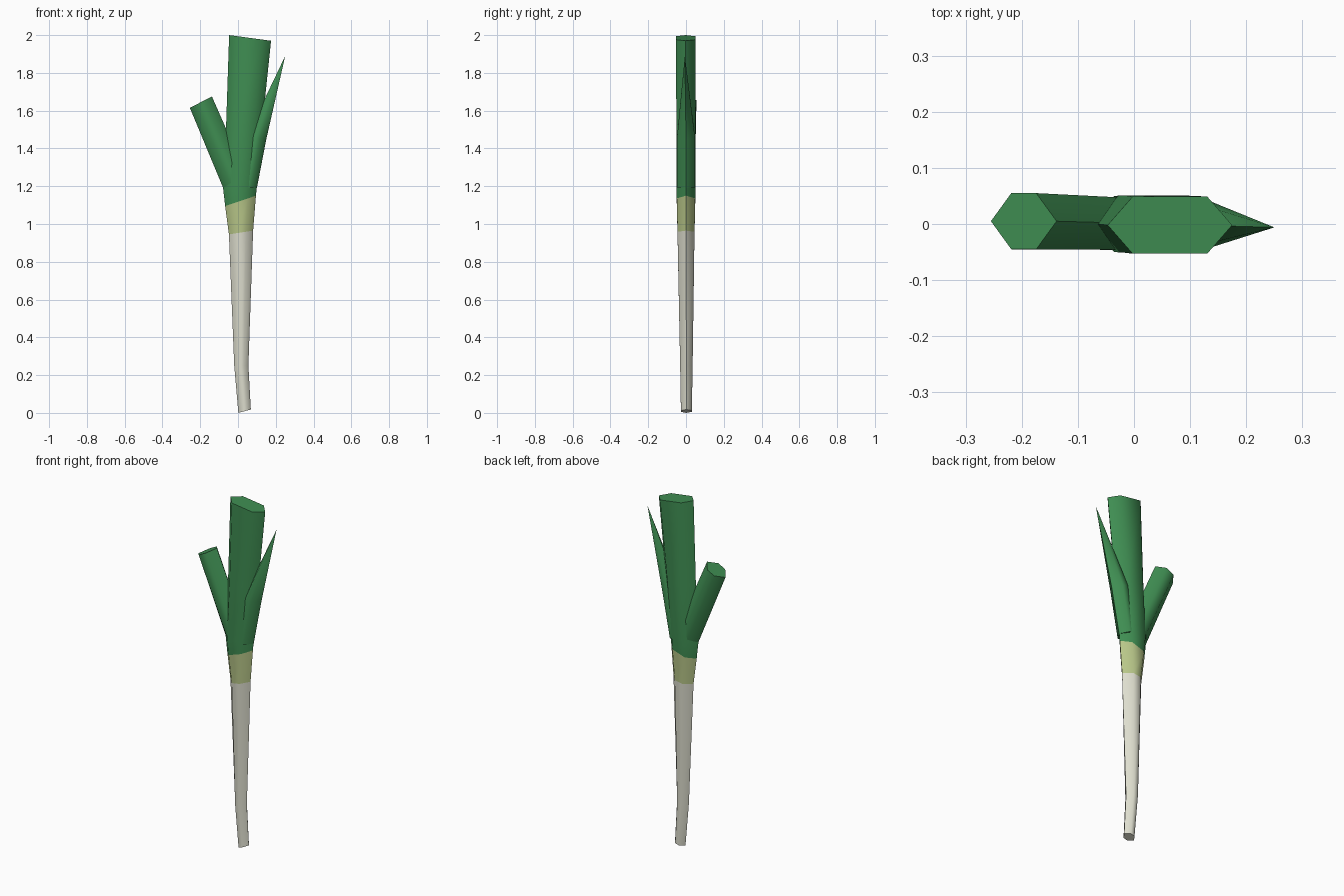
import bpy, bmesh, math

if "Cube" in bpy.data.objects:
    bpy.data.objects.remove(bpy.data.objects["Cube"])


def material(name, rgb):
    m = bpy.data.materials.new(name)
    m.diffuse_color = (*rgb, 1)
    m.use_nodes = True
    m.node_tree.nodes["Principled BSDF"].inputs["Base Color"].default_value = m.diffuse_color
    return m


WHITE = material("root white", (0.73, 0.73, 0.62))
PALE = material("pale green", (0.48, 0.57, 0.25))
GREEN = material("leaf green", (0.05, 0.27, 0.085))


def loft(name, rings, mats):
    """Flattened six-sided tube. Ring: left x, left z, right x, right z, half depth, y.
    mats holds one material per span between rings."""
    bm = bmesh.new()
    loops = []
    for lx, lz, rx, rz, d, y in rings:
        w = math.hypot(rx - lx, rz - lz)
        inset = min(0.045, 0.31 * w) / w if w > 0.001 else 0.3
        loop = []
        for t, s in ((0, 0), (inset, -1), (1 - inset, -1), (1, 0), (1 - inset, 1), (inset, 1)):
            loop.append(bm.verts.new((lx + (rx - lx) * t, y + s * d, lz + (rz - lz) * t)))
        loops.append(loop)
    used = list(dict.fromkeys(mats))
    for a, b, m in zip(loops, loops[1:], mats):
        for i in range(6):
            j = (i + 1) % 6
            bm.faces.new((a[i], a[j], b[j], b[i])).material_index = used.index(m)
    bm.faces.new(loops[0][::-1]).material_index = used.index(mats[0])
    bm.faces.new(loops[-1]).material_index = used.index(mats[-1])
    bmesh.ops.remove_doubles(bm, verts=bm.verts[:], dist=0.0005)
    bmesh.ops.recalc_face_normals(bm, faces=bm.faces[:])
    me = bpy.data.meshes.new(name)
    bm.to_mesh(me)
    bm.free()
    for m in used:
        me.materials.append(m)
    ob = bpy.data.objects.new(name, me)
    bpy.context.collection.objects.link(ob)
    bpy.ops.object.select_all(action='DESELECT')
    ob.select_set(True)
    bpy.context.view_layer.objects.active = ob
    bpy.ops.object.shade_smooth_by_angle(angle=math.radians(60))


# White stem, pale band and the tall centre leaf
loft("stem_and_centre_leaf", [
    (0.002, 0.0, 0.068, 0.018, 0.029, 0.002),
    (-0.02, 0.25, 0.055, 0.25, 0.033, 0.002),
    (-0.048, 0.945, 0.08, 0.965, 0.045, 0),
    (-0.068, 1.095, 0.095, 1.15, 0.049, 0),
    (-0.08, 1.2, 0.10, 1.2, 0.05, 0),
    (-0.063, 1.52, 0.128, 1.52, 0.051, 0),
    (-0.047, 2.0, 0.175, 1.97, 0.051, -0.002),
], [WHITE, WHITE, PALE, GREEN, GREEN, GREEN])

# Short cut leaf on the left
loft("left_leaf", [
    (-0.078, 1.19, 0.04, 1.27, 0.046, 0),
    (-0.255, 1.615, -0.138, 1.675, 0.05, 0.005),
], [GREEN])

# Pointed leaf on the right
loft("right_leaf", [
    (0.0, 1.2, 0.10, 1.19, 0.048, 0),
    (0.045, 1.46, 0.15, 1.45, 0.048, 0),
    (0.25, 1.89, 0.25, 1.89, 0.0, -0.006),
], [GREEN, GREEN])
